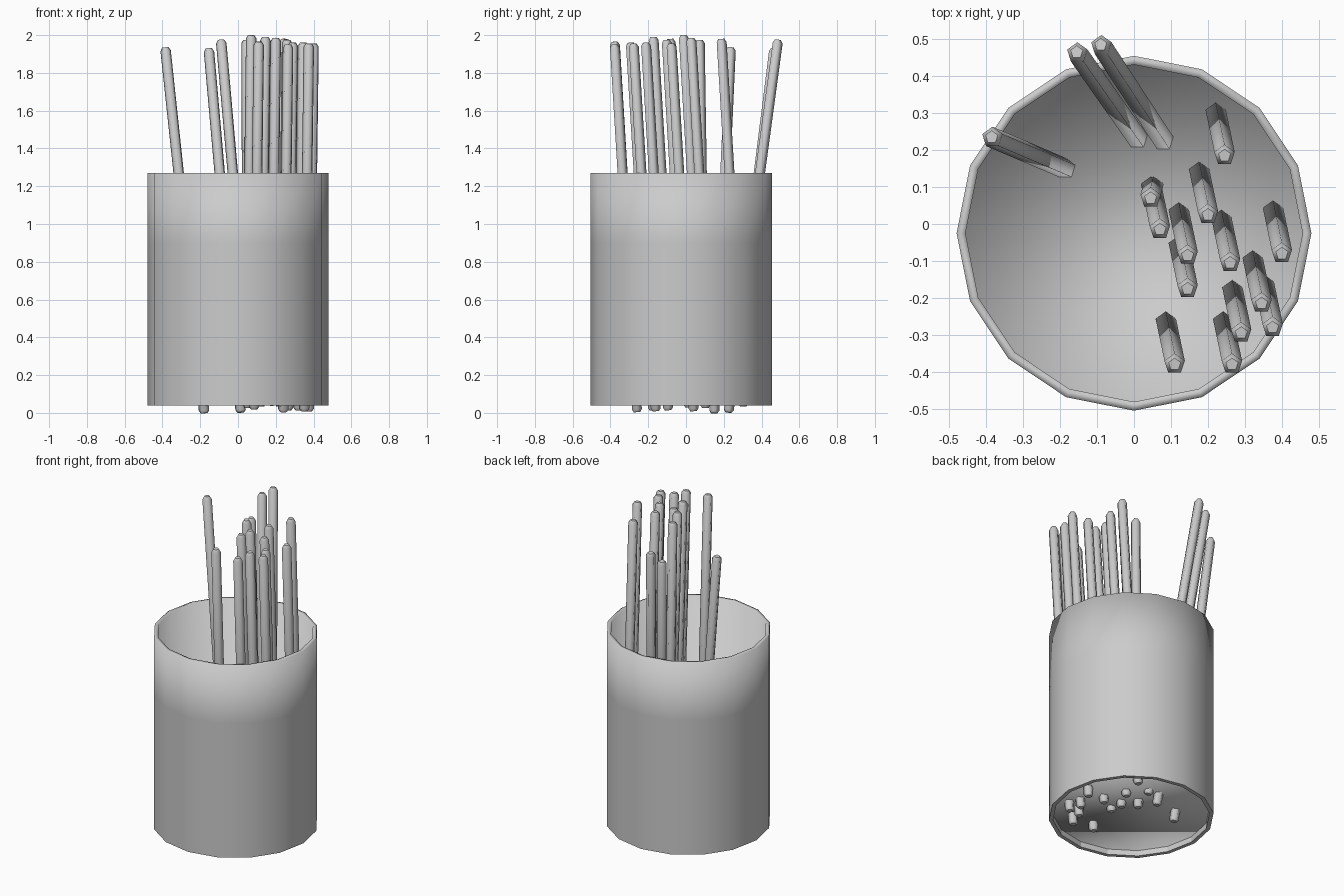
import bpy
import bmesh
import math
from mathutils import Vector

cube = bpy.data.objects.get("Cube")
if cube:
    bpy.data.objects.remove(cube)

grey = bpy.data.materials.new("light_grey")
grey.use_nodes = True
grey.diffuse_color = (0.6, 0.6, 0.6, 1)
grey.node_tree.nodes["Principled BSDF"].inputs["Base Color"].default_value = (0.6, 0.6, 0.6, 1)


def add_ring(bm, radius, height, sides):
    turn = 2 * math.pi / sides
    return [bm.verts.new((radius * math.sin(i * turn), radius * math.cos(i * turn), height))
            for i in range(sides)]


def bridge(bm, a, b, smooth=True):
    for i in range(len(a)):
        j = (i + 1) % len(a)
        bm.faces.new((a[i], a[j], b[j], b[i])).smooth = smooth


def finish(bm, name):
    mesh = bpy.data.meshes.new(name)
    bm.to_mesh(mesh)
    bm.free()
    mesh.materials.append(grey)
    obj = bpy.data.objects.new(name, mesh)
    bpy.context.collection.objects.link(obj)
    return obj


# Cup: outer wall, softly shaded rim, inner wall and floor
SIDES, OUTER, INNER = 16, 0.48, 0.456
CENTRE = Vector((0, -0.025, 0))
FLOOR = 0.075
bm = bmesh.new()
profile = [(OUTER, 0.04), (OUTER, 0.9), (OUTER, 1.27), (INNER, 1.27), (INNER, FLOOR)]
rings = [add_ring(bm, r, z, SIDES) for r, z in profile]
for lower, upper in zip(rings, rings[1:]):
    bridge(bm, upper, lower)
bm.faces.new(list(reversed(rings[-1]))).smooth = True
finish(bm, "cup").location = CENTRE

# Foot: flat lower edge and the short wall under the recessed floor
bm = bmesh.new()
edge, lip, top = [add_ring(bm, r, z, SIDES) for r, z in
                  ((OUTER, 0.04), (INNER, 0.04), (INNER, FLOOR))]
bridge(bm, edge, lip, smooth=False)
bridge(bm, lip, top, smooth=False)
finish(bm, "cup_foot").location = CENTRE


# Sticks: five-sided rods with chamfered ends
LENGTH, RADIUS = 1.95, 0.029


def add_stick(name, tip, lean):
    bm = bmesh.new()
    profile = [(0.65, -LENGTH), (1, 0.015 - LENGTH), (1, -0.018), (0.6, 0)]
    rings = [add_ring(bm, RADIUS * r, z, 5) for r, z in profile]
    for lower, upper in zip(rings, rings[1:]):
        bridge(bm, upper, lower)
    bm.faces.new(rings[0])
    bm.faces.new(list(reversed(rings[-1])))
    bmesh.ops.recalc_face_normals(bm, faces=bm.faces)
    obj = finish(bm, name)
    obj.location = tip
    axis = Vector((lean[0], lean[1], tip[2] - 0.06))
    obj.rotation_euler = Vector((0, 0, 1)).rotation_difference(axis).to_euler()


# Sticks resting against the back of the cup
leaning = [((-0.385, 0.235, 1.935), (-0.2, 0.085)),
           ((-0.155, 0.465, 1.93), (-0.165, 0.235)),
           ((-0.09, 0.485, 1.975), (-0.17, 0.26))]
for i, (tip, lean) in enumerate(leaning):
    add_stick(f"leaning_stick_{i + 1}", tip, lean)

# Upright bundle, all tilted slightly forward
bundle = [(0.245, 0.185, 1.98), (0.2, 0.025, 1.985), (0.07, -0.015, 2.0),
          (0.145, -0.085, 1.98), (0.145, -0.175, 1.99), (0.26, -0.105, 1.975),
          (0.4, -0.08, 1.955), (0.345, -0.215, 1.96), (0.375, -0.28, 1.955),
          (0.29, -0.295, 1.96), (0.265, -0.38, 1.95), (0.11, -0.38, 1.965)]
for i, tip in enumerate(bundle):
    add_stick(f"bundle_stick_{i + 1}", tip, (0.024, -0.115))
add_stick("upright_stick", (0.045, 0.07, 1.975), (-0.008, -0.03))
